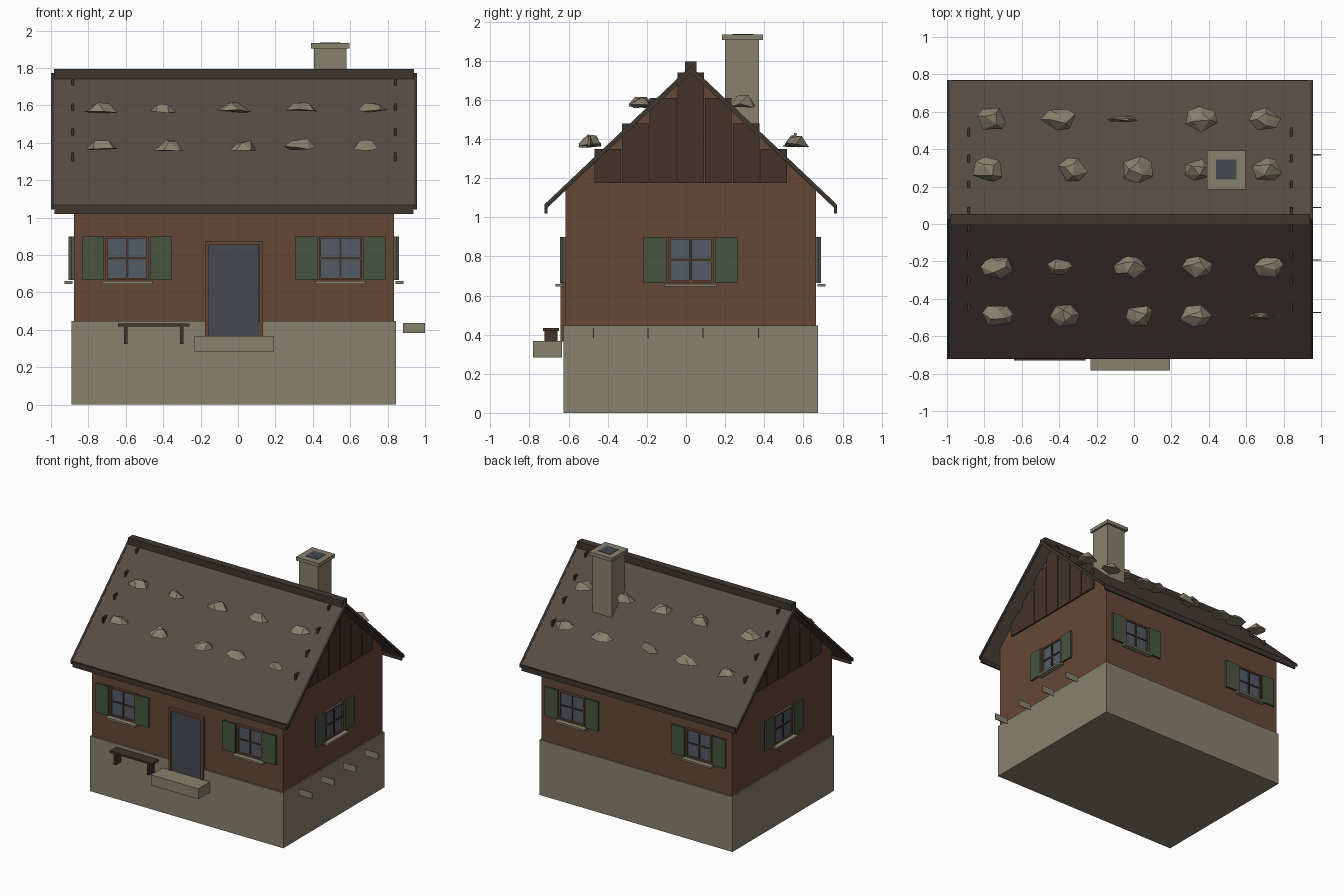
import bpy, bmesh, math, random
from mathutils import Matrix, Vector

if "Cube" in bpy.data.objects:
    bpy.data.objects.remove(bpy.data.objects["Cube"])

random.seed(7)
CX, CY = -0.022, 0.024          # house centre
HX, HY = 0.856, 0.64            # wall half sizes
RX, EY = 0.978, 0.742           # roof half length, eave half depth
RZ, EZ = 1.77, 1.067            # ridge and eave heights


def mat(name, r, g, b):
    m = bpy.data.materials.new(name)
    m.diffuse_color = (r, g, b, 1)
    m.use_nodes = True
    m.node_tree.nodes["Principled BSDF"].inputs["Base Color"].default_value = m.diffuse_color
    return m


STONE = mat("stone", .25, .22, .155)
WALL = mat("wall_wood", .13, .065, .038)
ROOF = mat("roof_shingle", .095, .072, .06)
DARK = mat("dark_wood", .055, .034, .024)
TRIM = mat("ridge_wood", .05, .038, .03)
GREEN = mat("shutter_green", .065, .09, .055)
GLASS = mat("glass", .085, .105, .13)
DOOR = mat("door_grey", .06, .068, .08)


def finish(name, bm, material):
    bmesh.ops.recalc_face_normals(bm, faces=bm.faces)
    me = bpy.data.meshes.new(name)
    bm.to_mesh(me)
    bm.free()
    me.materials.append(material)
    ob = bpy.data.objects.new(name, me)
    bpy.context.collection.objects.link(ob)
    return ob


def box(name, x, y, z, material, m=None):
    """Box from (min, max) ranges, optionally transformed."""
    bm = bmesh.new()
    c = Vector([(a[0] + a[1]) / 2 for a in (x, y, z)])
    s = [a[1] - a[0] for a in (x, y, z)]
    bmesh.ops.create_cube(bm, size=1, matrix=Matrix.Translation(c) @ Matrix.Diagonal((*s, 1)))
    if m:
        bm.transform(m)
    return finish(name, bm, material)


def prism(name, yz, x0, x1, material):
    """Extrude a y-z profile along x."""
    bm = bmesh.new()
    f = bm.faces.new([bm.verts.new((x0, y, z)) for y, z in yz])
    r = bmesh.ops.extrude_face_region(bm, geom=[f])
    bmesh.ops.translate(bm, vec=(x1 - x0, 0, 0),
                        verts=[v for v in r["geom"] if isinstance(v, bmesh.types.BMVert)])
    return finish(name, bm, material)


def roof_z(d):
    return RZ - abs(d) * (RZ - EZ) / EY


# Foundation and gabled walls
box("foundation", (CX - .867, CX + .867), (CY - .65, CY + .65), (0, .447), STONE)
we = roof_z(HY) - .02
prism("walls", [(CY - HY, .447), (CY + HY, .447), (CY + HY, we), (CY, RZ - .02), (CY - HY, we)],
      CX - HX, CX + HX, WALL)

# Roof slopes, barge boards, fascias and ridge beam
for s, side in ((-1, "front"), (1, "back")):
    prism(f"roof_{side}", [(CY, RZ), (CY + s * EY, EZ), (CY + s * (EY - .008), EZ - .02), (CY, RZ - .026)],
          CX - RX + .008, CX + RX - .008, ROOF)
    for e in (-1, 1):
        prism(f"barge_board_{side}", [(CY, RZ + .003), (CY + s * (EY + .004), EZ), (CY + s * (EY + .004), EZ - .025),
              (CY, RZ - .032)], CX + e * (RX - .016), CX + e * RX, TRIM)
    box(f"fascia_{side}", (CX - .96, CX + .96),
        sorted((CY + s * (EY - .01), CY + s * (EY + .005))), (1.02, 1.062), TRIM)
box("ridge_beam", (CX - .963, CX + .963), (CY - .03, CY + .03), (1.738, 1.795), TRIM)

# Stepped gable planks on both ends
for e in (-1, 1):
    xs = sorted((CX + e * HX, CX + e * (HX + .013)))
    for i in range(-3, 4):
        top = 1.74 - abs(i) * .13
        y = CY + i * .1415
        box("gable_plank", xs, (y - .068, y + .068), (1.175, top), DARK)


# Windows with frame, panes, sill and shutters
def window(m):
    z0, z1, h, b = .665, .90, .116, .013
    box("window_glass", (-h, h), (-.008, .01), (z0, z1), GLASS, m)
    for s in (-1, 1):
        box("window_jamb", sorted((s * h, s * (h - b))), (-.02, .0), (z0, z1), WALL, m)
        box("shutter", sorted((s * .124, s * .24)), (-.027, -.012), (z0, z1), GREEN, m)
    for z in (z0, z1 - b):
        box("window_rail", (-h + b, h - b), (-.02, 0), (z, z + b), WALL, m)
    box("window_mullion", (-.006, .006), (-.016, 0), (z0 + b, z1 - b), DARK, m)
    box("window_crossbar", (-h + b, h - b), (-.015, 0), (.777, .788), DARK, m)
    box("window_sill", (-.134, .134), (-.05, -.008), (.645, .66), STONE, m)


centre = Matrix.Translation((CX, CY, 0))
for k, off in ((0, HY), (1, HX), (2, HY), (3, HX)):
    for u in ((-.57, .57) if k % 2 == 0 else (0,)):
        window(centre @ Matrix.Rotation(k * math.pi / 2, 4, 'Z') @ Matrix.Translation((u, -off, 0)))

# Door, frame and step
box("door_panel", (-.155, .113), (-.632, -.61), (.365, .868), DOOR)
for x in (-.176, .114):
    box("door_jamb", (x, x + .02), (-.642, -.61), (.365, .872), WALL)
box("door_lintel", (-.156, .114), (-.642, -.61), (.852, .872), WALL)
box("door_step", (-.232, .192), (-.783, -.635), (.283, .368), STONE)

# Bench
box("bench_seat", (-.642, -.258), (-.73, -.65), (.418, .434), DARK)
for x in (-.60, -.30):
    box("bench_leg", (x - .009, x + .009), (-.724, -.656), (.325, .418), DARK)

# Side ledge plates
for y in (-.473, -.193, .088, .37):
    box("side_plate", (.882, 1.0), (y - .003, y + .003), (.383, .435), STONE)

# Chimney with cap and flue
box("chimney", (.406, .58), (.2, .372), (1.35, 1.905), STONE)
box("chimney_cap", (.39, .596), (.185, .393), (1.905, 1.933), STONE)
box("chimney_flue", (.438, .547), (.237, .345), (1.9, 1.936), DOOR)

# Faceted weight stones in two rows per slope: (x, width, depth)
rows = {
    (-.23, 1.558): ((-.73, .18, .13), (-.40, .14, .09), (-.02, .18, .13), (.34, .17, .12), (.72, .16, .13)),
    (-.49, 1.355): ((-.73, .17, .13), (-.37, .16, .13), (.03, .15, .13), (.33, .18, .12), (.68, .14, .035)),
    (.29, 1.558): ((-.78, .18, .14), (-.33, .17, .13), (.02, .18, .15), (.34, .15, .12), (.71, .17, .13)),
    (.56, 1.355): ((-.76, .16, .14), (-.40, .20, .12), (-.06, .17, .035), (.36, .18, .14), (.70, .17, .13)),
}
for (y, z), stones in rows.items():
    for x, w, d in stones:
        bm = bmesh.new()
        a0, h = random.uniform(0, 6.28), random.uniform(.055, .08)
        for n, r, lo, hi in ((6, 1.0, 0, .35), (3, .5, .75, 1.0)):
            for i in range(n):
                a = a0 + 2 * math.pi * (i + random.uniform(-.3, .3)) / n
                bm.verts.new((x + r * w / 2 * math.cos(a), y + r * d / 2 * math.sin(a),
                              z + h * random.uniform(lo, hi)))
        hull = bmesh.ops.convex_hull(bm, input=bm.verts)
        bmesh.ops.delete(bm, geom=[v for v in hull["geom_interior"] if isinstance(v, bmesh.types.BMVert)],
                         context='VERTS')
        finish("roof_stone", bm, STONE)
